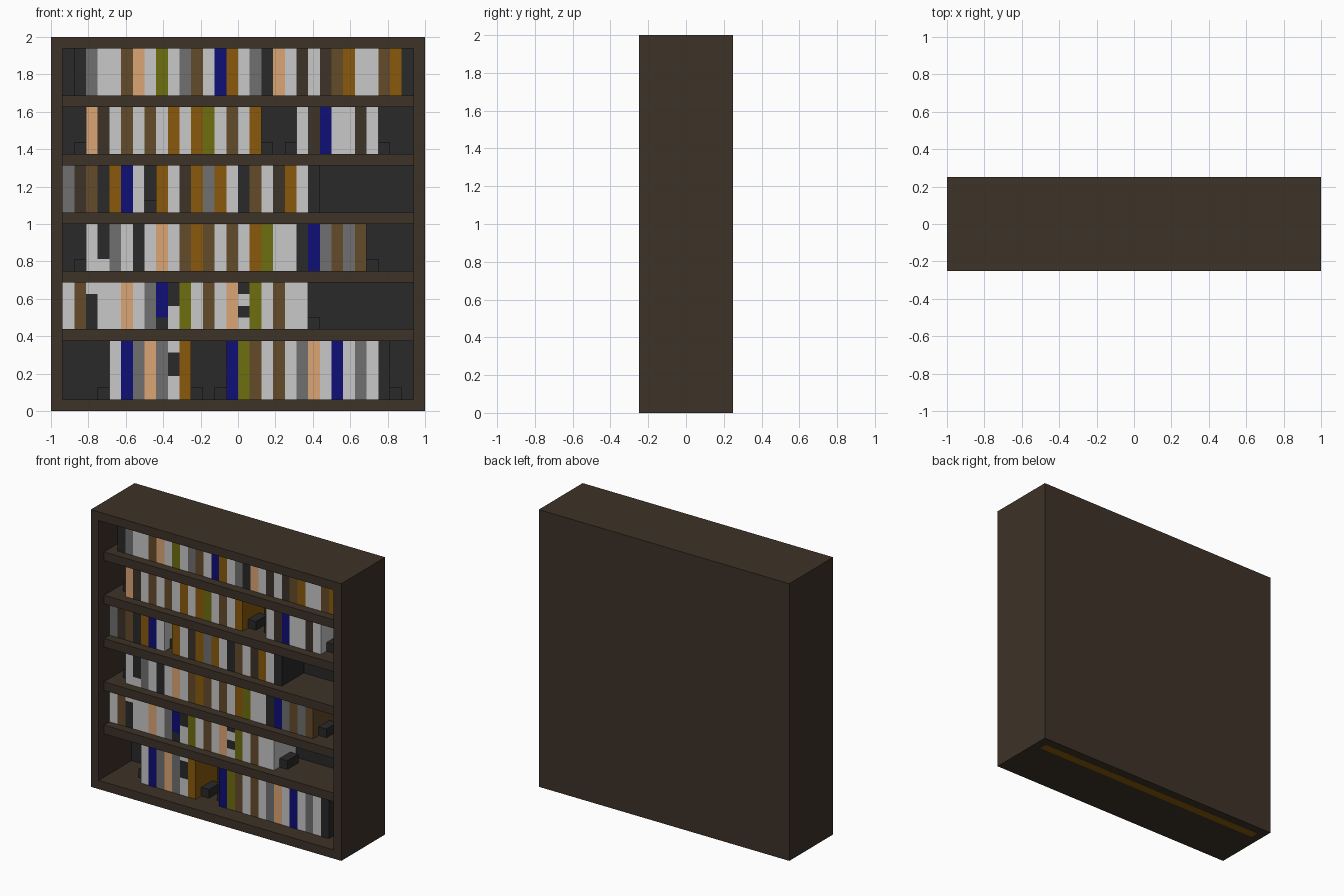
import bpy

if "Cube" in bpy.data.objects:
    bpy.data.objects.remove(bpy.data.objects["Cube"])

U = 1 / 16  # grid unit shared by frame boards and books


def srgb(v):
    v /= 255
    return v / 12.92 if v <= 0.04045 else ((v + 0.055) / 1.055) ** 2.4


def material(name, *rgb):
    m = bpy.data.materials.new(name)
    col = [srgb(v) for v in rgb] + [1]
    m.diffuse_color = col
    m.use_nodes = True
    m.node_tree.nodes["Principled BSDF"].inputs["Base Color"].default_value = col
    return m


MATS = {
    "D": material("dark wood", 61, 50, 40),
    "K": material("black", 41, 41, 41),
    "G": material("grey", 112, 112, 112),
    "W": material("off white", 200, 200, 200),
    "B": material("brown", 100, 75, 42),
    "P": material("peach", 219, 165, 117),
    "Y": material("olive", 110, 110, 16),
    "O": material("amber", 138, 90, 12),
    "U": material("navy blue", 14, 14, 118),
}


def box(name, lo, hi, key):
    """Axis-aligned box between two corners."""
    bpy.ops.mesh.primitive_cube_add(size=1)
    ob = bpy.context.object
    ob.name = name
    ob.location = [(a + b) / 2 for a, b in zip(lo, hi)]
    ob.scale = [b - a for a, b in zip(lo, hi)]
    ob.data.materials.append(MATS[key])
    return ob


# Cabinet shell
inner = 1 - U
back = 2 * U
box("left_side", (inner, -0.25, 0), (1, 0.25, 2), "D")
box("right_side", (-1, -0.25, 0), (-inner, 0.25, 2), "D")
box("top_board", (-inner, -0.25, 2 - U), (inner, 0.25, 2), "D")
box("bottom_board", (-inner, -0.25, 0), (inner, 0.25, U), "D")
box("back_panel", (-inner, 3 * U, U), (inner, 0.25, 2 - U), "D")
box("back_lining", (-inner, back, U), (inner, 3 * U, 2 - U), "K")
box("underside_strip", (-inner, back, -0.001), (inner, 3 * U, 0.001), "O")

# Shelves, set back one unit from the front
SHELVES = [6, 11, 16, 21, 26]
for z in SHELVES:
    box("shelf", (-inner, -3 * U, z * U), (inner, back, (z + 1) * U), "D")

# Books by slot, top row first: letters are colours, e a bookend, . empty,
# digits are books whose spine changes colour
ROWS = [
    ".KGWWBPWYWGBWUOWGKPWDWDBOWWBOK",
    ".ePDWBWBWOWOYWBWOe.eWDUWWDWe..",
    "GDBKOUWeOWDOGOWKBWDOWK",
    ".eW1GWKWPWBOBWBWOYWWKUGBGBe...",
    "WB2WWPWG34YWBWP5YWBWWe",
    "...eWUGPG6Oe.eUYBWBWGPWUWGWKe.",
]
# Spine colours from the bottom up, one letter per unit of height
SPINES = {"1": "WKKK", "2": "KKKW", "3": "KUUU", "4": "WWKK",
          "5": "WKWK", "6": "WWKKW"}

floors = [1] + [z + 1 for z in SHELVES]
tops = SHELVES + [31]


def book(x, z0, z1, key):
    box("book", (x, -back, z0 * U), (x + U, back, z1 * U), key)


for row, z0, z1 in zip(ROWS, reversed(floors), reversed(tops)):
    for i, key in enumerate(row):
        x = -inner + i * U
        if key == "e":
            box("bookend_foot", (x, -U, z0 * U), (x + U, U, (z0 + 1) * U), "K")
        elif key in SPINES:
            for k, c in enumerate(SPINES[key]):
                book(x, z0 + k, z0 + k + 1, c)
        elif key != ".":
            book(x, z0, z1, key)
